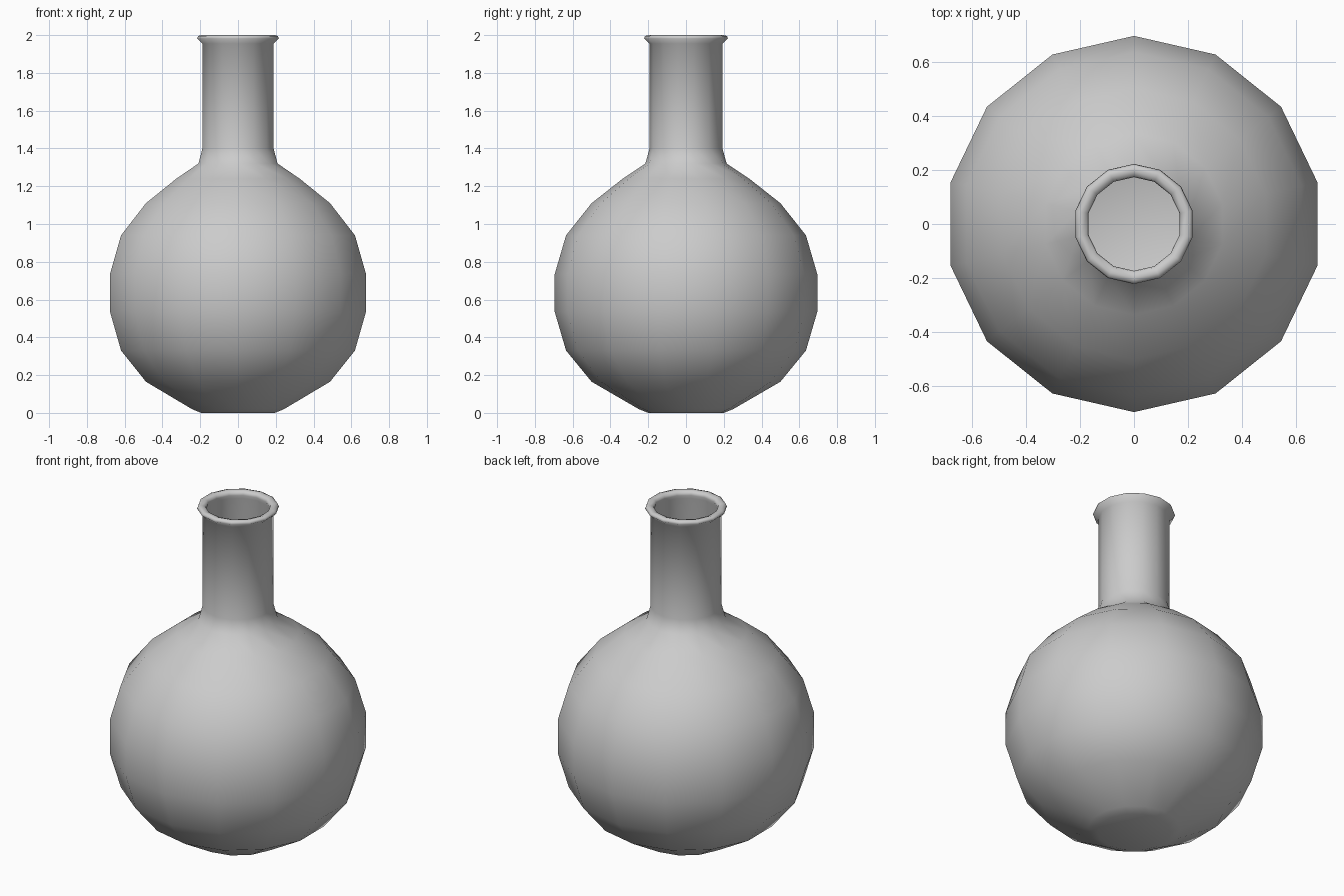
import bpy, bmesh, math

if "Cube" in bpy.data.objects:
    bpy.data.objects.remove(bpy.data.objects["Cube"])

SIDES = 14

# Closed-wall profile (radius, height): outside going up, over the lip, down the inside
outer = [(0.20, 0.0), (0.25, 0.02), (0.50, 0.165), (0.635, 0.33), (0.695, 0.535),
         (0.695, 0.735), (0.635, 0.94), (0.50, 1.11), (0.335, 1.24),
         (0.215, 1.32), (0.193, 1.40), (0.193, 1.955)]
lip = [(0.222, 1.982), (0.217, 1.995), (0.20, 2.0), (0.178, 1.993), (0.173, 1.975)]
inner = [(0.180, 1.955), (0.180, 1.40), (0.20, 1.31), (0.325, 1.228), (0.488, 1.099),
         (0.62, 0.933), (0.68, 0.732), (0.68, 0.538), (0.62, 0.337),
         (0.49, 0.177), (0.245, 0.035), (0.20, 0.015)]


def lathe(name, profile):
    bm = bmesh.new()
    rings = []
    for r, z in profile:
        rings.append([bm.verts.new((r * math.sin(2 * math.pi * i / SIDES),
                                    r * math.cos(2 * math.pi * i / SIDES), z))
                      for i in range(SIDES)])
    for a, b in zip(rings, rings[1:]):
        for i in range(SIDES):
            j = (i + 1) % SIDES
            bm.faces.new((a[i], a[j], b[j], b[i]))
    # Flat outer base and inner floor
    bm.faces.new(rings[0])
    bm.faces.new(rings[-1])
    bmesh.ops.recalc_face_normals(bm, faces=bm.faces)
    for f in bm.faces:
        f.smooth = True
    mesh = bpy.data.meshes.new(name)
    bm.to_mesh(mesh)
    bm.free()
    obj = bpy.data.objects.new(name, mesh)
    bpy.context.collection.objects.link(obj)
    return obj


# Round flask with straight neck and rolled lip
lathe("round_flask", outer + lip + inner)
